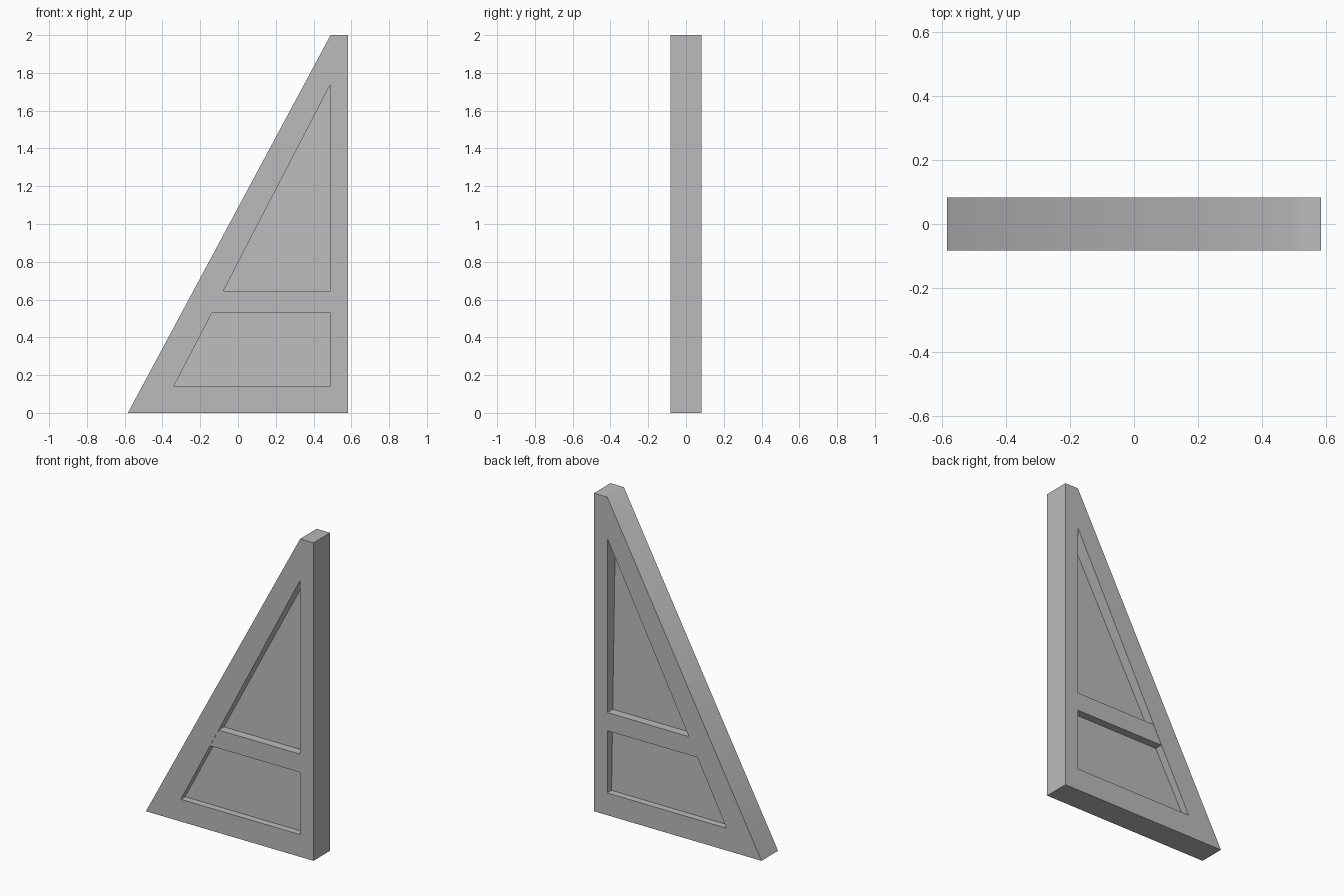
import bpy
import bmesh
import math

cube = bpy.data.objects.get("Cube")
if cube:
    bpy.data.objects.remove(cube, do_unlink=True)

HALF = 0.0825            # half the frame depth
APEX = (0.49, 1.74)      # top of the triangular opening
SLOPE = 1.928            # rise over run of the opening's slanted side

grey = bpy.data.materials.new("plain_grey")
grey.use_nodes = True
colour = (0.5, 0.5, 0.5, 1)
grey.diffuse_color = colour
grey.node_tree.nodes["Principled BSDF"].inputs["Base Color"].default_value = colour


def slant_x(z):
    """x of the opening's slanted side at height z."""
    return APEX[0] - (APEX[1] - z) / SLOPE


def prism(name, points, faces, half_depth):
    """Extrude a front outline of (x, z) points; half_depth(z) gives its depth."""
    bm = bmesh.new()
    verts = [bm.verts.new((x, -1, z)) for x, z in points]
    flat = [bm.faces.new([verts[i] for i in face]) for face in faces]
    extruded = bmesh.ops.extrude_face_region(bm, geom=flat, use_keep_orig=True)
    for v in extruded["geom"]:
        if isinstance(v, bmesh.types.BMVert):
            v.co.y = 1
    for v in bm.verts:
        v.co.y *= half_depth(v.co.z)
    bmesh.ops.recalc_face_normals(bm, faces=bm.faces)
    mesh = bpy.data.meshes.new(name)
    bm.to_mesh(mesh)
    bm.free()
    mesh.materials.append(grey)
    obj = bpy.data.objects.new(name, mesh)
    bpy.context.collection.objects.link(obj)
    return obj


# Outer frame: upright post, slanted beam and bottom rail around the opening
sill = 0.14
outer = [(-0.583, 0), (0.583, 0), (0.583, 2), (0.49, 2)]
inner = [(slant_x(sill), sill), (APEX[0], sill), APEX]
frame = prism("frame", outer + inner,
              [(0, 1, 5, 4), (1, 2, 6, 5), (2, 3, 6), (3, 0, 4, 6)],
              lambda z: HALF)

# The cap blends softly into the slanted beam
bpy.ops.object.select_all(action="DESELECT")
frame.select_set(True)
bpy.context.view_layer.objects.active = frame
bpy.ops.object.shade_smooth_by_angle(angle=math.radians(65))

# Infill panel, thinning towards the top
prism("panel", inner, [(0, 1, 2)],
      lambda z: 0.04 - 0.038 * (z - sill) / (APEX[1] - sill))

# Middle rail, set into the post and the slanted beam
low, high = 0.53, 0.645
prism("middle_rail",
      [(slant_x(low) - 0.01, low), (0.5, low), (0.5, high), (slant_x(high) - 0.01, high)],
      [(0, 1, 2, 3)], lambda z: HALF - 0.002)
